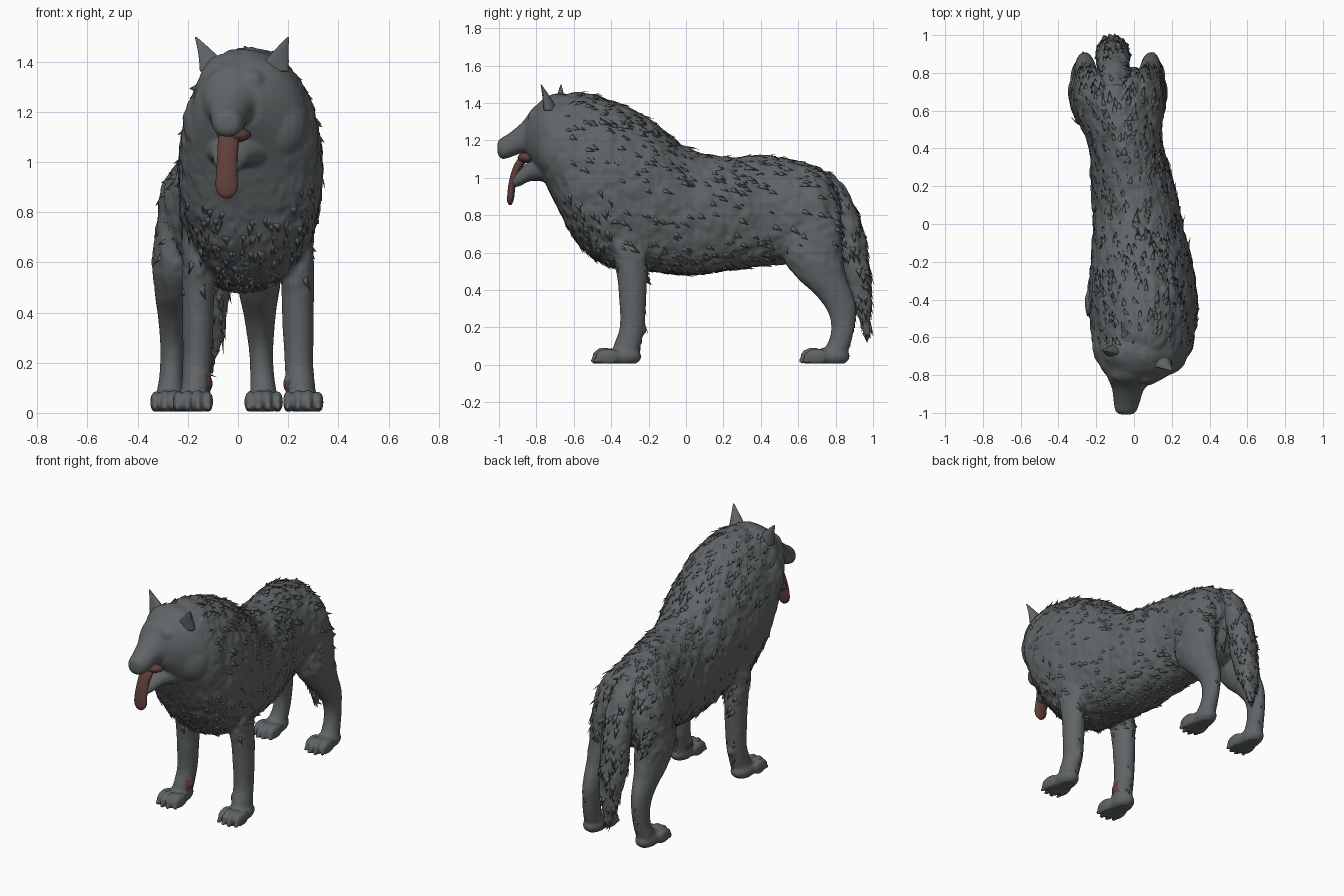
import bpy, bmesh, math, random
from mathutils import Vector, Matrix, noise

if "Cube" in bpy.data.objects:
    bpy.data.objects.remove(bpy.data.objects["Cube"])

random.seed(7)


def material(name, rgb):
    m = bpy.data.materials.new(name)
    m.diffuse_color = (*rgb, 1)
    m.use_nodes = True
    m.node_tree.nodes["Principled BSDF"].inputs["Base Color"].default_value = m.diffuse_color
    return m


GREY = material("grey_fur", (0.118, 0.129, 0.134))
RED = material("dull_red", (0.118, 0.05, 0.045))


def refine(rows, n=4):
    """Catmull-Rom interpolation of the loft rows."""
    out = []
    for i in range(len(rows) - 1):
        a, b, c, d = (rows[max(0, min(len(rows) - 1, i + k))] for k in (-1, 0, 1, 2))
        for s in range(n):
            t = s / n
            out.append([0.5 * (2 * q + (r - p) * t + (2 * p - 5 * q + 4 * r - u) * t * t
                               + (3 * q - p - 3 * r + u) * t ** 3)
                        for p, q, r, u in zip(a, b, c, d)])
    return out + [list(rows[-1])]


def loft(bm, rows, plane="xy", e=2.0, e_top=None, sides=32, hollow=False):
    """Rows are (x, y, z, half_x, half_other); rings lie in the given plane."""
    rings = []
    for x, y, z, ru, rv in refine(rows):
        ring = []
        for k in range(sides):
            a = 2 * math.pi * k / sides
            c, s = math.cos(a), math.sin(a)
            ex = e_top if e_top and s > 0 else e
            u = max(ru, 0.003) * math.copysign(abs(c) ** (2 / ex), c)
            v = max(rv, 0.003) * math.copysign(abs(s) ** (2 / ex), s)
            if hollow and v < 0:
                v *= 0.3
            ring.append(bm.verts.new((x + u, y + v, z) if plane == "xy" else (x + u, y, z + v)))
        rings.append(ring)
    for r0, r1 in zip(rings, rings[1:]):
        for k in range(sides):
            j = (k + 1) % sides
            bm.faces.new((r0[k], r0[j], r1[j], r1[k]))
    bm.faces.new(rings[0])
    bm.faces.new(rings[-1])


def slices(bm, rows, e=2.3, e_top=1.95):
    """Rows are (y, centre_x, bottom, top, half_width)."""
    loft(bm, [(x, y, (b + t) / 2, w, (t - b) / 2) for y, x, b, t, w in rows], "xz", e, e_top)


def ball(bm, c, r):
    bmesh.ops.create_uvsphere(bm, u_segments=20, v_segments=12, radius=1,
                              matrix=Matrix.Translation(c) @ Matrix.Diagonal((*r, 1)))


def finish(bm, name, mats, voxel=0, smooth=4):
    bmesh.ops.recalc_face_normals(bm, faces=bm.faces[:])
    me = bpy.data.meshes.new(name)
    bm.to_mesh(me)
    bm.free()
    ob = bpy.data.objects.new(name, me)
    bpy.context.collection.objects.link(ob)
    if voxel:
        mod = ob.modifiers.new("blend", "REMESH")
        mod.mode = "VOXEL"
        mod.voxel_size = voxel
        mod = ob.modifiers.new("soften", "SMOOTH")
        mod.factor, mod.iterations = 0.5, smooth
        bpy.context.view_layer.update()
        dg = bpy.context.evaluated_depsgraph_get()
        ob.data = bpy.data.meshes.new_from_object(ob.evaluated_get(dg))
        ob.modifiers.clear()
        ob.data.name = name
    ob.data.materials.clear()
    for m in mats:
        ob.data.materials.append(m)
    for p in ob.data.polygons:
        p.use_smooth = True
        p.material_index = 0
    return ob


# Body: torso with mane, head, legs and paws blended together
bm = bmesh.new()
slices(bm, [(-.85, 0, 1.13, 1.31, .09), (-.81, .015, 1.07, 1.37, .15), (-.76, .03, .99, 1.42, .205),
            (-.68, .045, .83, 1.435, .25), (-.57, .05, .64, 1.455, .275), (-.4, .05, .52, 1.415, .285),
            (-.2, .04, .50, 1.315, .265), (0, .02, .48, 1.16, .235), (.2, -.005, .50, 1.115, .22),
            (.4, -.04, .53, 1.118, .198), (.55, -.07, .54, 1.1, .22), (.7, -.082, .56, 1.055, .235),
            (.78, -.088, .62, .98, .19), (.83, -.09, .75, .88, .09)])
ball(bm, (.02, -.68, 1.27), (.195, .14, .18))
for x, y in ((.16, -.69), (-.10, -.66)):                       # cheek ruffs
    ball(bm, (x, y, 1.15), (.12, .11, .15))
for x, y in ((-.07, -.795), (.055, -.805)):                    # brows
    ball(bm, (x, y, 1.32), (.05, .04, .045))
slices(bm, [(-.74, .01, 1.09, 1.41, .17), (-.81, -.01, 1.12, 1.38, .13), (-.87, -.03, 1.135, 1.3, .085),
            (-.94, -.038, 1.112, 1.24, .068), (-.985, -.042, 1.102, 1.212, .056),
            (-1.006, -.042, 1.13, 1.195, .036)])
slices(bm, [(-.74, .01, .98, 1.12, .14), (-.83, -.02, .985, 1.09, .085), (-.89, -.035, .957, 1.04, .058),
            (-.935, -.04, .95, .998, .03)])
for s in (-1, 1):
    # front legs
    loft(bm, [(.04 + s * o, y, z, rx, ry) for o, y, z, rx, ry in (
        (.175, -.34, .9, .07, .13), (.19, -.31, .66, .07, .098), (.198, -.29, .5, .063, .08),
        (.2, -.285, .35, .06, .07), (.203, -.288, .2, .055, .064), (.21, -.315, .1, .056, .07),
        (.22, -.33, .02, .055, .065))])
    ball(bm, (.04 + s * .163, -.318, .115), (.022, .03, .035))  # wrist pad
    ball(bm, (.04 + s * .2, -.235, .19), (.022, .025, .03))     # carpal tuft
    # hind legs
    loft(bm, [(-.085 + s * o, y, z, rx, ry) for o, y, z, rx, ry in (
        (.12, .68, .92, .05, .1), (.145, .675, .78, .088, .15), (.162, .672, .6, .092, .16),
        (.168, .717, .48, .078, .135), (.172, .79, .38, .06, .1), (.175, .83, .3, .05, .078),
        (.178, .84, .22, .045, .062), (.182, .828, .14, .046, .058), (.187, .80, .07, .052, .064),
        (.187, .79, .02, .05, .06))])
    # paws: pad and four toes
    for px, py, w in ((.04 + s * .22, -.36, 1), (-.085 + s * .187, .755, .95)):
        ball(bm, (px, py + .025, .045), (.066 * w, .095, .05))
        for t in (-1.5, -.5, .5, 1.5):
            ball(bm, (px + t * .039 * w, py - .085 + abs(t) * .018, .044),
                 (.021 * w, .066, .05 - .005 * abs(t)))
            ball(bm, (px + t * .041 * w, py - .138 + abs(t) * .018, .022), (.011, .024, .014))
body = finish(bm, "wolf_body", [GREY, RED], voxel=.0095, smooth=5)

# Tail
bm = bmesh.new()
loft(bm, [(-.1, .72, 1.03, .05, .05), (-.105, .79, .93, .078, .07), (-.11, .86, .75, .085, .08),
          (-.115, .90, .55, .086, .08), (-.115, .928, .4, .072, .062), (-.115, .95, .28, .05, .04),
          (-.115, .968, .16, .014, .012)])
tail = finish(bm, "tail", [GREY], voxel=.0115, smooth=2)

# Ears: tapered lofts, flattened in front, leaning outwards
bm = bmesh.new()
for base, tip in (((-.092, -.69), (-.168, -.67)), ((.142, -.745), (.2, -.776))):
    rows = []
    for t, w in ((0, .06), (.35, .044), (.65, .026), (1, .004)):
        k = t ** 1.3
        rows.append((base[0] + (tip[0] - base[0]) * k, base[1] + (tip[1] - base[1]) * k,
                     1.36 + .138 * t, w, w * .95))
    loft(bm, rows, hollow=True)
finish(bm, "ears", [GREY])

# Tongue and mouth lining
bm = bmesh.new()
loft(bm, [(-.035, -.84, 1.13, .035, .035), (-.038, -.885, 1.08, .042, .028), (-.042, -.91, 1.03, .04, .024),
          (-.045, -.93, .96, .042, .02), (-.045, -.937, .90, .044, .019), (-.045, -.94, .87, .032, .015),
          (-.045, -.94, .855, .012, .006)])
finish(bm, "tongue", [RED])
bm = bmesh.new()
ball(bm, (-.016, -.85, 1.108), (.068, .05, .03))
finish(bm, "mouth_lining", [RED])

# Shaggy coat: streaky relief on the furry regions
for ob in (body, tail):
    me = ob.data
    normals = [v.normal.copy() for v in me.vertices]
    for v, n in zip(me.vertices, normals):
        p = v.co
        fur = 1 if ob is tail else max(.15, min(1, (p.z - .42) * 6)) * max(0, min(1, (p.y + .78) * 7))
        amt = noise.noise(Vector((p.x * 22, p.y * 13, p.z * 11)))
        amt += .6 * noise.noise(Vector((p.x * 48, p.y * 26, p.z * 26)))
        v.co = p + n * (.002 + .009 * fur * amt)
        v.co.z = max(v.co.z, .006)

# Bare red patches on the inner side of the front wrists
for f in body.data.polygons:
    c, dx = f.center, f.center.x - .04
    top = .152 if dx < 0 else .13
    if .085 < c.z < top and -.36 < c.y < -.285 and abs(dx) < .17 and dx * f.normal.x < 0:
        f.material_index = 1


# Fur tufts: shallow flakes lying along the flow of the coat
def tuft(bm, p, n, flow, length, width):
    d = flow - n * flow.dot(n)
    if d.length < .15:
        return
    d.normalize()
    side = n.cross(d) * width
    pts = [p - side - n * .005, p + side - n * .005, p + n * .003 + d * length * .3,
           p + d * length + n * .006]
    a, b, m, t = [bm.verts.new(q) for q in pts]
    for f in ((a, b, m), (a, m, t), (m, b, t), (b, a, t)):
        bm.faces.new(f)


bm = bmesh.new()
for ob, count in ((body, 1000), (tail, 170)):
    furry = [v for v in ob.data.vertices if ob is tail or
             (v.co.z > .47 and v.co.y > -.66 and not (v.co.z < .62 and v.co.y > .45)
              and (v.normal.z > .35 or v.normal.z < -.3 or v.normal.y > .5 or random.random() < .25))]
    for v in random.sample(furry, min(count, len(furry))):
        p = v.co
        if ob is tail:
            flow = Vector((0, .15, -1))
        elif p.y < -.4 and p.z < 1.05:
            flow = Vector((0, .25, -1))
        else:
            flow = Vector((0, .85, -.5))
        flow = flow + Vector((random.uniform(-.2, .2), random.uniform(-.2, .2), 0))
        tuft(bm, p, v.normal, flow, random.uniform(.04, .075), random.uniform(.014, .024))
# backs of the hocks and wrists
for v in body.data.vertices:
    if .07 < v.co.z < .3 and v.normal.y > .8 and random.random() < .025:
        tuft(bm, v.co, v.normal, Vector((0, .3, -1)), .03, .01)
finish(bm, "fur_tufts", [GREY])
